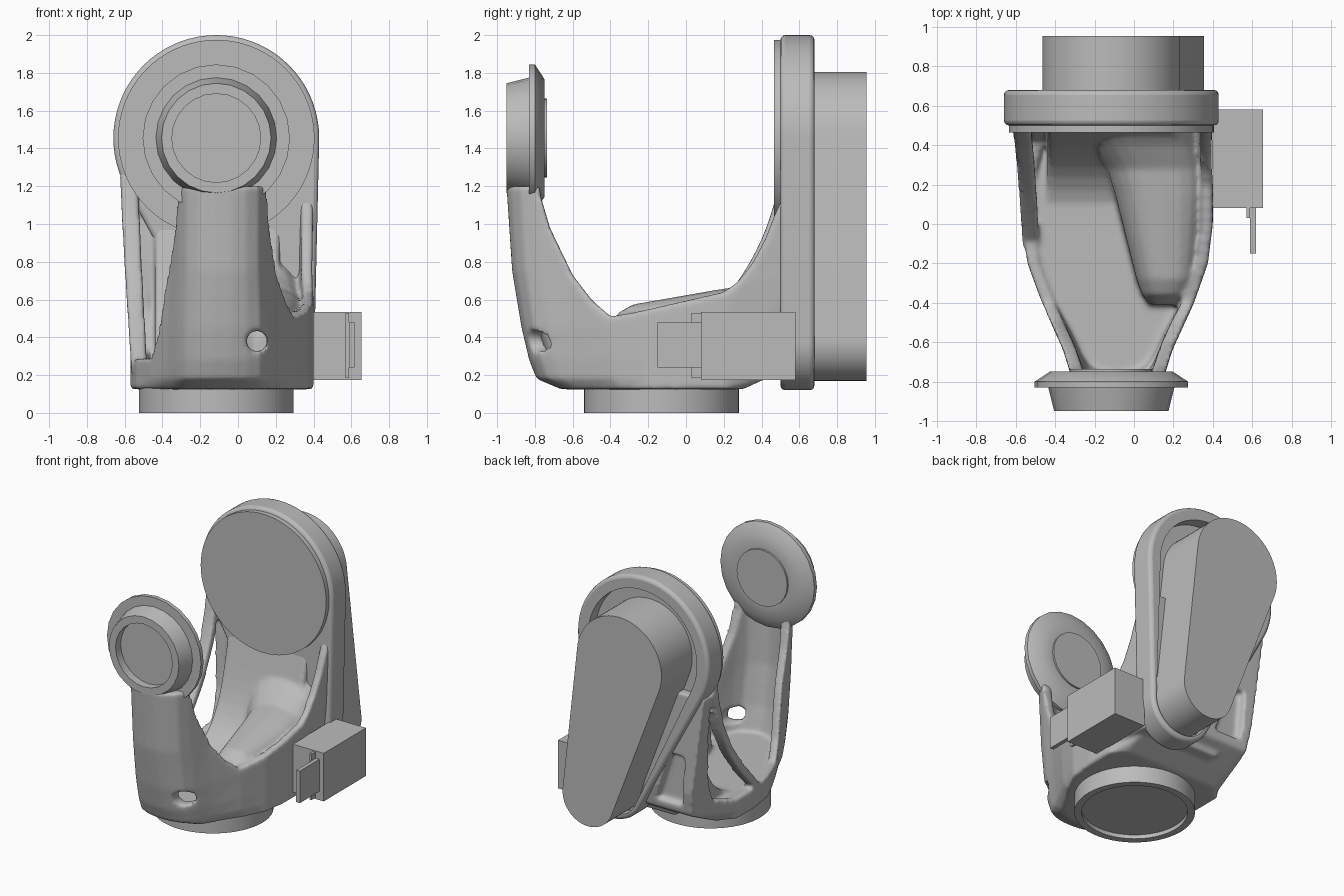
import bpy, bmesh, math
from mathutils import Vector
from mathutils.geometry import convex_hull_2d, interpolate_bezier

cube = bpy.data.objects.get("Cube")
if cube:
    bpy.data.objects.remove(cube)

grey = bpy.data.materials.new("plain grey")
grey.use_nodes = True
grey.diffuse_color = (0.5, 0.5, 0.5, 1)
grey.node_tree.nodes["Principled BSDF"].inputs["Base Color"].default_value = (0.5, 0.5, 0.5, 1)
CX, CZ = -0.115, 1.455          # shared axis of both round heads


def finish(name, bm, helper=False):
    bmesh.ops.recalc_face_normals(bm, faces=bm.faces)
    mesh = bpy.data.meshes.new(name)
    bm.to_mesh(mesh)
    bm.free()
    mesh.materials.append(grey)
    ob = bpy.data.objects.new(name, mesh)
    bpy.context.collection.objects.link(ob)
    if helper:
        ob.hide_render = True
        ob.hide_viewport = True
        ob.display_type = 'WIRE'
    else:
        bpy.context.view_layer.objects.active = ob
        bpy.ops.object.select_all(action='DESELECT')
        ob.select_set(True)
        bpy.ops.object.shade_smooth_by_angle(angle=math.radians(35))
    return ob


def loft(name, rings, helper=False):
    """Skin a row of equal-length closed rings and cap both ends."""
    bm = bmesh.new()
    rows = [[bm.verts.new(p) for p in r] for r in rings]
    n = len(rows[0])
    for a, b in zip(rows, rows[1:]):
        for i in range(n):
            j = (i + 1) % n
            bm.faces.new((a[i], a[j], b[j], b[i]))
    bm.faces.new(rows[0])
    bm.faces.new(rows[-1])
    return finish(name, bm, helper)


def prism(name, pts, axis, lo, hi, helper=False):
    """Extrude a 2D outline: axis x takes (y, z), axis y takes (x, z)."""
    def put(p, d):
        return (d, p[0], p[1]) if axis == 'x' else (p[0], d, p[1])
    return loft(name, [[put(p, d) for p in pts] for d in (lo, hi)], helper)


def box(name, x, y, z):
    return prism(name, [(y[0], z[0]), (y[1], z[0]), (y[1], z[1]), (y[0], z[1])], 'x', *x)


def bezier(a, b, c, d, n=14):
    return interpolate_bezier(Vector(a), Vector(b), Vector(c), Vector(d), n)


def circle(x, z, r, n=64):
    return [(x + r * math.cos(i * math.tau / n), z + r * math.sin(i * math.tau / n)) for i in range(n)]


def capsule(r_top, r_low):
    """Outline of a belt run around the big and the small pulley."""
    pts = [Vector(p) for p in circle(CX, CZ, r_top, 72) + circle(0.145, 0.38, r_low, 72)]
    return [tuple(pts[i]) for i in convex_hull_2d(pts)]


def turned(name, steps, sides):
    """Solid of revolution about the head axis from (radius, y) steps."""
    return loft(name, [[(x, y, z) for x, z in circle(CX, CZ, r, sides)] for r, y in steps])


def boolean(ob, cutter, op='DIFFERENCE'):
    m = ob.modifiers.new(cutter.name, 'BOOLEAN')
    m.object, m.operation, m.solver = cutter, op, 'EXACT'


# Yoke body: plan sections stacked in height
PLAN = [(0.65, 0.395), (0.2, 0.485), (0, 0.485), (-0.2, 0.455), (-0.4, 0.385),
        (-0.6, 0.288), (-0.72, 0.24), (-0.79, 0.2), (-0.83, 0.13), (-0.85, 0.05)]


def section(z, front, back, inset=0.0):
    left, right = [], []
    for y, w in PLAN:
        if y > 0.1:
            w *= 1 + (0.36 if y > 0.5 else 0.09) * max(0, z - 0.3)
        elif y < -0.2:
            w *= 1 - 0.14 * min(0.35, max(0, z - 0.4))
        w = max(w - inset, 0.02)
        if y < -0.2:
            y = -0.2 + (y + 0.2) * (front - inset - 0.2) / 0.65
        y = min(y, back)
        left.append((-0.085 - w, y, z))
        right.append((min(-0.08 + w, 0.4 - inset), y, z))
    return left + right[::-1]


LEVELS = [(0.125, 0.66, 0.3), (0.18, 0.79, 0.42), (0.28, 0.83, 0.62),
          (0.45, 0.87, 0.65), (0.75, 0.92, 0.65), (1.2, 0.95, 0.65)]
body = loft("yoke_body", [section(*lv) for lv in LEVELS])
cavity = loft("cavity_cutter", [section(z, f, 0.52, 0.055) for z, f in
              ((0.265, 0.82), (0.45, 0.87), (0.75, 0.92), (1.4, 0.95))], True)
boolean(body, cavity)

# Side sweep between the two arms, open down to the floor on one side
ARM = [(-0.78, 1.4), (-0.77, 1.15), (-0.72, 0.98), (-0.6, 0.73)]
sweep = prism("sweep_cutter", ARM + [(-0.5, 0.6), (-0.4, 0.51), (-0.28, 0.53), (0.2, 0.64), (0.27, 0.69),
              (0.35, 0.79), (0.42, 0.92), (0.47, 1.05), (0.55, 1.22), (0.58, 1.4)], 'x', -1, 1, True)
boolean(body, sweep)
low_sweep = prism("low_sweep_cutter", ARM + [(-0.54, 0.57), (-0.49, 0.42), (-0.4, 0.29), (0.22, 0.28),
                  (0.42, 0.34), (0.5, 0.55), (0.53, 0.95), (0.58, 1.4)], 'x', -1, -0.1, True)
boolean(body, low_sweep)

# Pocket in the rear wall
pocket = prism("rear_pocket_cutter", [(-0.41, 0.35), (-0.2, 0.35), (-0.32, 0.72), (-0.44, 0.72)],
               'y', 0.59, 0.9, True)
boolean(body, pocket)

# Curved wall that carries the rear arm down to the floor
curve = bezier((0.55, 1.15), (0.42, 0.75), (0.44, 0.3), (0.0, 0.24))
slide = prism("rear_slide", [tuple(p) for p in curve] + [(0.57, 0.26)], 'x', -0.44, 0.22, True)
boolean(body, slide, 'UNION')

# Rounded drive housing running from the rear wall into the floor
rings = []
for y, x0, x1, top in ((0.54, -0.3, 0.36, 0.86), (0.4, -0.22, 0.38, 0.74), (0.28, -0.14, 0.39, 0.67),
                       (0.15, -0.1, 0.39, 0.65), (-0.28, 0.01, 0.325, 0.575),
                       (-0.36, 0.04, 0.285, 0.53), (-0.41, 0.08, 0.25, 0.42)):
    ring = [(x1, y, 0.2), (x0, y, 0.2)]
    for i in range(13):
        a = math.pi * (1 - i / 12)
        c, s = math.cos(a), math.sin(a)
        ring.append(((x0 + x1) / 2 + (x1 - x0) / 2 * math.copysign(abs(c) ** 0.7, c), y,
                     0.3 + (top - 0.3) * abs(s) ** 0.7))
    rings.append(ring)
housing = loft("drive_housing", rings, True)
boolean(body, housing, 'UNION')

# Thin bowed strut from the rear head to the floor
path = bezier((0.53, 1.27), (0.46, 0.8), (0.22, 0.55), (-0.1, 0.23), 18)
rings = []
for i, p in enumerate(path):
    t = i / 17
    d = (path[min(i + 1, 17)] - path[max(i - 1, 0)]).normalized() * 0.03
    outer, inner = -0.625 + 0.06 * t, -0.53 + 0.05 * t
    rings.append([(x, p.x + s * d.y, p.y - s * d.x) for x, s in
                  ((outer, -1), (inner, -1), (inner, 1), (outer, 1))])
strut = loft("side_strut", rings, True)
boolean(body, strut, 'UNION')

# Cable hole through the front arm
hole = prism("cable_hole_cutter", circle(0.1, 0.38, 0.055, 32), 'y', -1, -0.5, True)
boolean(body, hole)

# Cast look: soft fillets everywhere
remesh = body.modifiers.new("cast", 'REMESH')
remesh.mode, remesh.voxel_size, remesh.use_smooth_shade = 'VOXEL', 0.013, True
soft = body.modifiers.new("soft", 'SMOOTH')
soft.factor, soft.iterations = 0.5, 10

# Base ring with a shallow recess underneath
base = [[(CX + r * math.cos(i * math.tau / 64), -0.13 + r * math.sin(i * math.tau / 64), z) for i in range(64)]
        for r, z in ((0.36, 0.03), (0.36, 0), (0.41, 0), (0.41, 0.14))]
loft("base_ring", base)

# Front bearing head
turned("front_head", [(0.235, -0.89), (0.235, -0.95), (0.29, -0.95), (0.32, -0.83), (0.39, -0.83),
                      (0.39, -0.8), (0.31, -0.748), (0.21, -0.748), (0.21, -0.735)], 24)

# Rear plate with a pocket for the belt cover
plate = prism("rear_plate", capsule(0.545, 0.26), 'y', 0.5, 0.68)
bev = plate.modifiers.new("edge", 'BEVEL')
bev.width, bev.segments, bev.limit_method, bev.angle_limit = 0.025, 3, 'ANGLE', math.radians(50)
boolean(plate, prism("belt_pocket_cutter", capsule(0.45, 0.225), 'y', 0.59, 0.9, True))
turned("rear_disc", [(0.52, 0.465), (0.52, 0.52)], 72)
prism("belt_cover", capsule(0.35, 0.21), 'y', 0.55, 0.955)

# Control box with its plug
box("control_box", (0.395, 0.655), (0.08, 0.58), (0.175, 0.535))
box("plug_frame", (0.57, 0.588), (0.03, 0.09), (0.185, 0.53))
box("plug_tab", (0.588, 0.618), (-0.15, 0.09), (0.24, 0.48))
